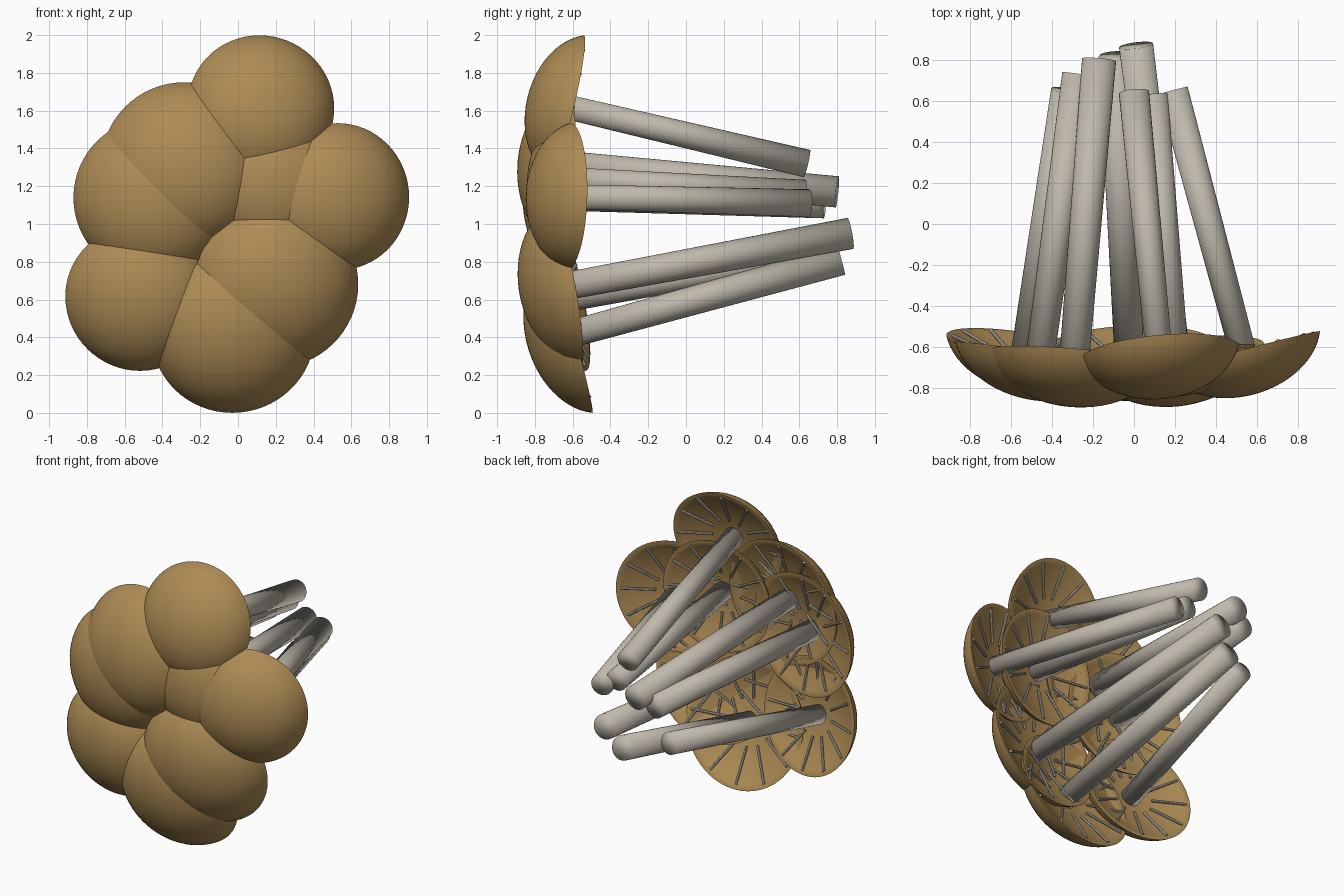
import bpy, bmesh, math
from mathutils import Vector, Matrix

if "Cube" in bpy.data.objects:
    bpy.data.objects.remove(bpy.data.objects["Cube"])


def material(name, rgb):
    m = bpy.data.materials.new(name)
    m.diffuse_color = (*rgb, 1)
    m.use_nodes = True
    m.node_tree.nodes["Principled BSDF"].inputs["Base Color"].default_value = m.diffuse_color
    return m


brown = material("cap_brown", (0.42, 0.26, 0.09))
beige = material("stem_beige", (0.52, 0.48, 0.41))

# name, centre of cap rim, free end of stem, cap radius
MUSHROOMS = [
    ("top",          (0.122, -0.63, 1.62),   (0.00, 0.64, 1.32),  0.389),
    ("right",        (0.53, -0.623, 1.145),  (0.19, 0.65, 1.11),  0.389),
    ("lower_left",   (-0.53, -0.60, 0.605),  (-0.33, 0.65, 0.84), 0.389),
    ("bottom",       (-0.025, -0.61, 0.417), (-0.09, 0.82, 0.81), 0.432),
    ("centre_right", (0.20, -0.64, 0.67),    (0.01, 0.87, 0.95),  0.44),
    ("upper_left",   (-0.29, -0.65, 1.315),  (-0.17, 0.80, 1.17), 0.437),
    ("left",         (-0.455, -0.63, 1.14),  (-0.27, 0.73, 1.11), 0.42),
    ("centre",       (0.20, -0.625, 1.235),  (0.09, 0.63, 1.16),  0.39),
]


def finish(name, bm, matrix, mat, angle=40):
    bmesh.ops.recalc_face_normals(bm, faces=bm.faces)
    me = bpy.data.meshes.new(name)
    bm.to_mesh(me)
    bm.free()
    ob = bpy.data.objects.new(name, me)
    bpy.context.collection.objects.link(ob)
    ob.matrix_world = matrix
    me.materials.append(mat)
    bpy.ops.object.select_all(action='DESELECT')
    ob.select_set(True)
    bpy.context.view_layer.objects.active = ob
    bpy.ops.object.shade_smooth_by_angle(angle=math.radians(angle))


def arc(r, h, sweep=1.3, n=14):
    """Flattened dome profile from apex to rim."""
    c = math.cos(sweep)
    return [(r * math.sin(sweep * i / n) / math.sin(sweep),
             h * (math.cos(sweep * i / n) - c) / (1 - c)) for i in range(n + 1)]


def lathe(profile, steps=64):
    bm = bmesh.new()
    vs = [bm.verts.new((x, 0, z)) for x, z in profile]
    for p in zip(vs, vs[1:]):
        bm.edges.new(p)
    bmesh.ops.spin(bm, geom=bm.verts[:] + bm.edges[:], axis=(0, 0, 1),
                   cent=(0, 0, 0), angle=2 * math.pi, steps=steps)
    bmesh.ops.remove_doubles(bm, verts=bm.verts, dist=1e-4)
    return bm


for name, rim, end, r in MUSHROOMS:
    rim, end = Vector(rim), Vector(end)
    length = (rim - end).length
    quat = (rim - end).to_track_quat('Z', 'Y')
    frame = Matrix.Translation(rim) @ quat.to_matrix().to_4x4()
    under = 0.23 * r

    # domed cap with a shallow hollow underside
    profile = arc(r, 0.55 * r) + arc(r - 0.02, under, 0.6)[::-1]
    finish(name + "_cap", lathe(profile), frame, brown)

    # tapered stem reaching up into the cap
    bm = bmesh.new()
    bmesh.ops.create_cone(bm, cap_ends=True, segments=32, radius1=0.19 * r,
                          radius2=0.165 * r, depth=length + under,
                          matrix=Matrix.Translation((0, 0, (under - length) / 2)))
    finish(name + "_stem", bm, frame, beige, 180)

    # thin radial gills lying along the underside
    bm = bmesh.new()
    inner, outer = Vector((0.36 * r, 0, 0.15 * r)), Vector((0.93 * r, 0, 0))
    lay = (Matrix.Translation((inner + outer) / 2)
           @ (outer - inner).to_track_quat('Z', 'Y').to_matrix().to_4x4())
    for i in range(12):
        bmesh.ops.create_cone(bm, cap_ends=True, segments=8, radius1=0.009,
                              radius2=0.009, depth=(outer - inner).length,
                              matrix=Matrix.Rotation(i * math.pi / 6, 4, 'Z') @ lay)
    finish(name + "_gills", bm, frame, beige)
